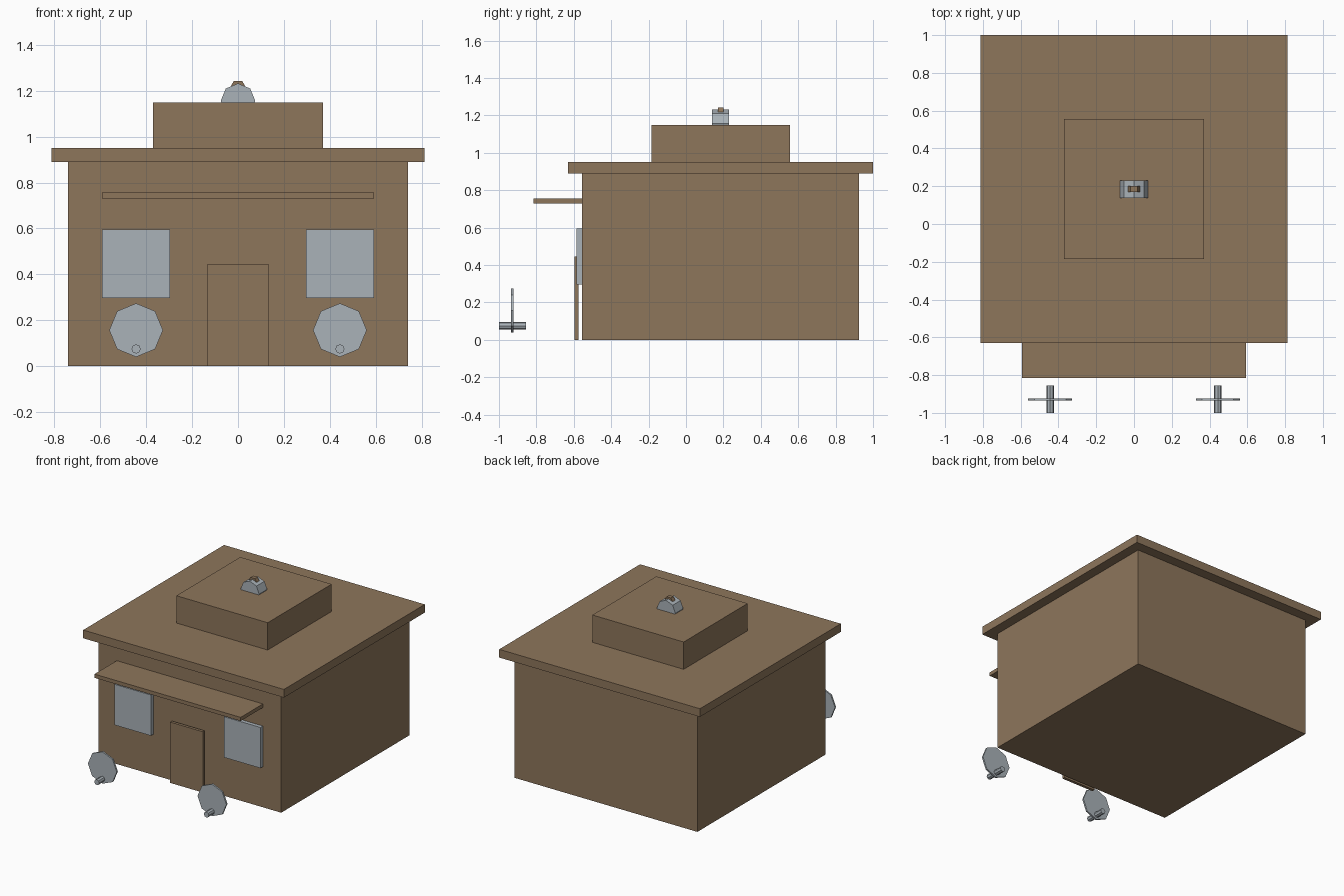
import bpy, bmesh
from math import pi
from mathutils import Matrix

if "Cube" in bpy.data.objects:
    bpy.data.objects.remove(bpy.data.objects["Cube"])


def material(name, rgb):
    mat = bpy.data.materials.new(name)
    mat.use_nodes = True
    color = (*rgb, 1)
    mat.diffuse_color = color
    mat.node_tree.nodes["Principled BSDF"].inputs["Base Color"].default_value = color
    return mat


brown = material("warm brown", (0.27, 0.18, 0.105))
grey = material("pale grey", (0.40, 0.445, 0.48))


def finish(name, bm, mat):
    mesh = bpy.data.meshes.new(name)
    bm.to_mesh(mesh)
    bm.free()
    mesh.materials.append(mat)
    obj = bpy.data.objects.new(name, mesh)
    bpy.context.collection.objects.link(obj)
    return obj


def box(name, mat, x, y, z):
    """Box from its (min, max) range on each axis."""
    bm = bmesh.new()
    ranges = (x, y, z)
    center = [(a + b) / 2 for a, b in ranges]
    size = [b - a for a, b in ranges]
    bmesh.ops.create_cube(bm, size=1,
                          matrix=Matrix.Translation(center) @ Matrix.Diagonal((*size, 1)))
    return finish(name, bm, mat)


def prism(name, mat, x, z, radius, y, sides=8):
    """Low-poly cylinder lying along y, with a corner pointing sideways."""
    bm = bmesh.new()
    bmesh.ops.create_cone(bm, cap_ends=True, segments=sides,
                          radius1=radius, radius2=radius, depth=y[1] - y[0])
    # turn a corner onto the x axis, then lay the prism down
    corner = max(bm.verts, key=lambda v: v.co.x).co
    turn = Matrix.Rotation(-corner.to_2d().angle_signed((1, 0)) if abs(corner.y) > 1e-5 else 0, 4, "Z")
    place = Matrix.Translation((x, (y[0] + y[1]) / 2, z))
    bmesh.ops.transform(bm, verts=bm.verts,
                        matrix=place @ Matrix.Rotation(pi / 2, 4, "X") @ turn)
    # a six-sided prism made from a y-pointing corner needs its x corner
    reach = max(v.co.x for v in bm.verts) - x
    if reach < radius * 0.99:
        bmesh.ops.rotate(bm, verts=bm.verts, cent=(x, 0, z),
                         matrix=Matrix.Rotation(pi / sides, 3, "Y"))
    return finish(name, bm, mat)


# Building
box("walls", brown, (-0.74, 0.74), (-0.557, 0.925), (0, 0.89))
box("roof_slab", brown, (-0.813, 0.813), (-0.63, 1.0), (0.89, 0.95))
box("roof_block", brown, (-0.37, 0.37), (-0.185, 0.555), (0.95, 1.15))
box("awning", brown, (-0.592, 0.592), (-0.815, -0.557), (0.73, 0.757))
box("door", brown, (-0.133, 0.133), (-0.596, -0.575), (0, 0.445))

# Roof ornament
prism("roof_ornament", grey, 0, 1.157, 0.075, (0.138, 0.23))
prism("ornament_knob", brown, 0, 1.212, 0.036, (0.17, 0.201), sides=6)

# Windows and the two standing discs with their pegs
for side, s in (("left", 1), ("right", -1)):
    box(side + "_window", grey, sorted((s * 0.296, s * 0.592)), (-0.585, -0.557), (0.297, 0.595))
    prism(side + "_disc", grey, s * 0.444, 0.157, 0.117, (-0.935, -0.923))
    prism(side + "_peg", grey, s * 0.444, 0.075, 0.02, (-1.0, -0.855))
